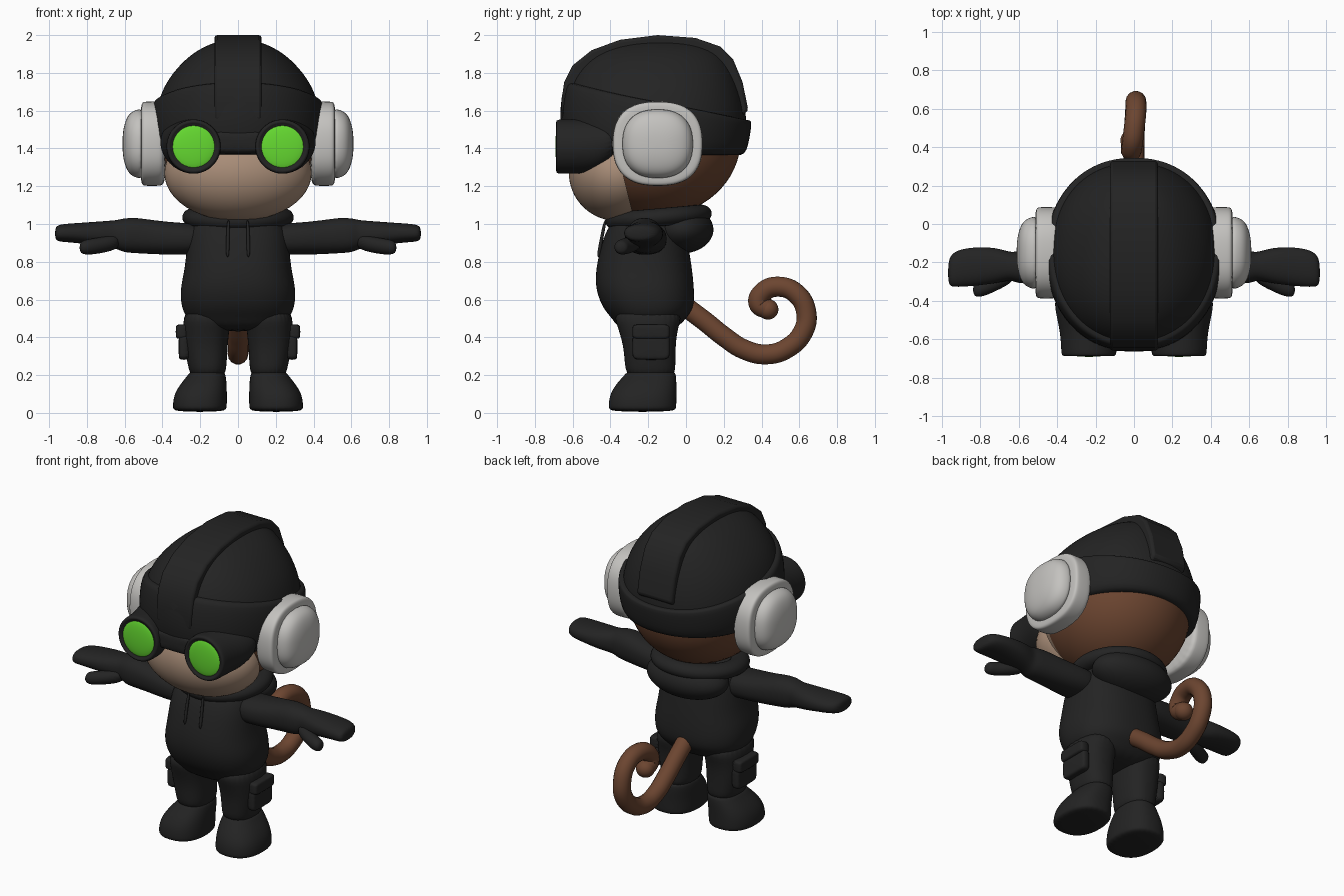
import bpy
import bmesh
import math
from mathutils import Matrix, Vector

default_cube = bpy.data.objects.get("Cube")
if default_cube:
    bpy.data.objects.remove(default_cube, do_unlink=True)


def make_material(name, red, green, blue):
    material = bpy.data.materials.new(name)
    material.use_nodes = True
    color = (red, green, blue, 1)
    material.diffuse_color = color
    shader = material.node_tree.nodes["Principled BSDF"]
    shader.inputs["Base Color"].default_value = color
    shader.inputs["Roughness"].default_value = 0.7
    return material


black = make_material("black cloth", 0.017, 0.017, 0.017)
brown = make_material("brown fur", 0.15, 0.06, 0.03)
tan = make_material("tan skin", 0.40, 0.27, 0.19)
grey = make_material("light grey", 0.55, 0.54, 0.52)
lime = make_material("lime lens", 0.13, 0.70, 0.03)


def finish(bm, name, material, side=1, subdivide=0):
    """Turn a bmesh into a smooth object, mirrored when side is negative."""
    bmesh.ops.scale(bm, vec=(side, 1, 1), verts=bm.verts)
    bmesh.ops.recalc_face_normals(bm, faces=bm.faces)
    for face in bm.faces:
        face.smooth = True
    mesh = bpy.data.meshes.new(name)
    bm.to_mesh(mesh)
    bm.free()
    mesh.materials.append(material)
    obj = bpy.data.objects.new(name, mesh)
    bpy.context.collection.objects.link(obj)
    if subdivide:
        modifier = obj.modifiers.new("smooth", "SUBSURF")
        modifier.levels = modifier.render_levels = subdivide
    return obj


def skin_rings(bm, rings):
    for lower, upper in zip(rings, rings[1:]):
        for i in range(len(lower)):
            bm.faces.new((lower[i - 1], lower[i], upper[i], upper[i - 1]))


def outline(angle, u0, u1, v0, v1, power):
    """Point on a superellipse that fills the given extents."""
    c, s = math.cos(angle), math.sin(angle)
    u = math.copysign(abs(c) ** (2 / power), c)
    v = math.copysign(abs(s) ** (2 / power), s)
    return (u0 + u1 + u * (u1 - u0)) / 2, (v0 + v1 + v * (v1 - v0)) / 2


def loft(name, material, axis, rows, power=2, side=1, sides=28):
    """Skin cross-sections; each row is position, then extents of both other axes."""
    bm = bmesh.new()
    rings = []
    for t, *extents in rows:
        ring = []
        for i in range(sides):
            u, v = outline(math.tau * i / sides, *extents, power)
            point = {"x": (t, u, v), "y": (u, t, v), "z": (u, v, t)}[axis]
            ring.append(bm.verts.new(point))
        rings.append(ring)
    skin_rings(bm, rings)
    bm.faces.new(rings[0])
    bm.faces.new(rings[-1])
    return finish(bm, name, material, side, subdivide=2)


def ellipsoid(name, material, center, radii, side=1):
    """Sphere whose poles lie on the y axis."""
    bm = bmesh.new()
    matrix = (Matrix.Translation(center) @ Matrix.Diagonal((*radii, 1))
              @ Matrix.Rotation(math.pi / 2, 4, "X"))
    bmesh.ops.create_uvsphere(bm, u_segments=48, v_segments=32, radius=1, matrix=matrix)
    return finish(bm, name, material, side)


# Head, with the front painted as skin, and the face bulging out of it
head = ellipsoid("head", brown, (0, -0.16, 1.45), (0.42, 0.45, 0.41))
head.data.materials.append(tan)
for polygon in head.data.polygons:
    polygon.material_index = int(polygon.center.y < -0.36)
face = ellipsoid("face", tan, (0, -0.36, 1.27), (0.39, 0.26, 0.255))
bm = bmesh.new()
bm.from_mesh(face.data)
bmesh.ops.bisect_plane(bm, geom=bm.verts[:] + bm.edges[:] + bm.faces[:],
                       plane_co=(0, -0.33, 1.25), plane_no=(0, 1, 0.25), clear_outer=True)
bm.to_mesh(face.data)
bm.free()

# Helmet shell: height, half width, front, back
helmet = [(1.38, 0.42, -0.61, 0.30), (1.45, 0.44, -0.645, 0.32), (1.55, 0.445, -0.65, 0.325),
          (1.65, 0.425, -0.645, 0.31), (1.75, 0.385, -0.62, 0.28), (1.85, 0.305, -0.56, 0.235),
          (1.92, 0.22, -0.47, 0.18), (1.965, 0.12, -0.34, 0.07), (1.98, 0.04, -0.22, -0.06)]
loft("helmet", black, "z", [(z, -w, w, front, back) for z, w, front, back in helmet], 2.15)


def helmet_extents(z):
    for low, high in zip(helmet, helmet[1:]):
        if z <= high[0]:
            f = max(0, (z - low[0]) / (high[0] - low[0]))
            return [a + (b - a) * f for a, b in zip(low[1:], high[1:])]


# Helmet brim: a sloping band that stands slightly off the shell
bm = bmesh.new()
rings = []
for t, offset in ((0, -0.03), (0, 0.012), (0.3, 0.02), (0.7, 0.022), (0.96, 0.024), (1, 0.015), (1, -0.03)):
    ring = []
    for i in range(48):
        angle = math.tau * i / 48
        top = 1.65 - 0.1 * math.sin(angle)
        z = 1.365 + (top - 1.365) * t
        w, front, back = helmet_extents(z)
        x, y = outline(angle, -w - offset, w + offset, front - offset, back + offset, 2.15)
        ring.append(bm.verts.new((x, y, z)))
    rings.append(ring)
skin_rings(bm, rings)
finish(bm, "helmet_brim", black, subdivide=1)

# Raised strip over the crown
profile = [(-0.5, 1.5), (-0.655, 1.55), (-0.66, 1.65), (-0.645, 1.75), (-0.6, 1.84), (-0.5, 1.92),
           (-0.35, 1.975), (-0.15, 2.0), (0.05, 1.985), (0.18, 1.94), (0.25, 1.87), (0.3, 1.75),
           (0.33, 1.6), (0.2, 1.5)]
bm = bmesh.new()
base = bm.faces.new([bm.verts.new((-0.125, y, z)) for y, z in profile])
moved = bmesh.ops.extrude_face_region(bm, geom=[base])["geom"]
bmesh.ops.translate(bm, vec=(0.25, 0, 0), verts=[v for v in moved if isinstance(v, bmesh.types.BMVert)])
strip = finish(bm, "helmet_strip", black)
bevel = strip.modifiers.new("bevel", "BEVEL")
bevel.width, bevel.segments, bevel.angle_limit = 0.015, 2, math.radians(50)
bpy.context.view_layer.objects.active = strip
strip.select_set(True)
bpy.ops.object.shade_smooth_by_angle(angle=math.radians(35))
strip.select_set(False)

# Goggle bridge
loft("goggle_bridge", black, "y", [(-0.55, -0.15, 0.15, 1.37, 1.5), (-0.64, -0.15, 0.15, 1.37, 1.5),
                                   (-0.665, -0.14, 0.14, 1.39, 1.48)], 4)

# Hoodie torso, hood and collar
torso = [(0.43, 0.2, -0.35, -0.06), (0.5, 0.27, -0.39, 0), (0.55, 0.3, -0.44, 0.045),
         (0.65, 0.31, -0.48, 0.045), (0.75, 0.285, -0.48, 0.035), (0.85, 0.275, -0.46, 0.02),
         (0.95, 0.265, -0.43, 0.0), (1.02, 0.23, -0.39, -0.02), (1.06, 0.16, -0.33, -0.06)]
loft("hoodie", black, "z", [(z, -w, w, front, back) for z, w, front, back in torso], 2.4)
ellipsoid("hood", black, (0, -0.02, 0.97), (0.27, 0.165, 0.125))
bm = bmesh.new()
rings = []
for i in range(40):
    a = math.tau * i / 40
    ring = []
    for j in range(12):
        b = math.tau * j / 12
        radius = 0.225 + 0.06 * math.cos(b)
        height = 1.035 + 0.02 * math.sin(a) + 0.05 * math.sin(b)
        ring.append(bm.verts.new((radius * 1.05 * math.cos(a), -0.145 + radius * math.sin(a), height)))
    rings.append(ring)
skin_rings(bm, rings + rings[:1])
finish(bm, "collar", black, subdivide=1)

for side, label in ((1, "left"), (-1, "right")):
    # Headphone cushion and domed cap
    loft(label + "_headphone_ring", grey, "x",
         [(0.38, -0.38, 0.08, 1.21, 1.64), (0.41, -0.39, 0.09, 1.2, 1.65), (0.49, -0.39, 0.09, 1.2, 1.65),
          (0.51, -0.385, 0.085, 1.205, 1.645), (0.515, -0.35, 0.05, 1.24, 1.61)], 2.5, side)
    loft(label + "_headphone_cap", grey, "x",
         [(0.49, -0.34, 0.04, 1.24, 1.61), (0.53, -0.34, 0.04, 1.24, 1.61), (0.575, -0.32, 0.02, 1.26, 1.59),
          (0.6, -0.27, -0.03, 1.31, 1.54), (0.612, -0.2, -0.1, 1.38, 1.47)], 2.4, side)

    # Goggle cup sweeping back along the head, rim and lens
    loft(label + "_goggle_cup", black, "y",
         [(-0.36, 0.22, 0.42, 1.36, 1.54), (-0.46, 0.14, 0.41, 1.28, 1.56), (-0.56, 0.09, 0.385, 1.265, 1.555),
          (-0.66, 0.09, 0.38, 1.265, 1.555), (-0.685, 0.092, 0.378, 1.267, 1.553),
          (-0.69, 0.11, 0.36, 1.285, 1.535), (-0.67, 0.12, 0.35, 1.295, 1.525)], 2, side)
    ellipsoid(label + "_lens", lime, (0.235, -0.672, 1.41), (0.117, 0.02, 0.117), side)

    # Arm with mitten hand and thumb
    loft(label + "_arm", black, "x",
         [(0.15, -0.32, -0.1, 0.84, 1.0), (0.3, -0.33, -0.1, 0.835, 1.005), (0.45, -0.31, -0.12, 0.84, 1.02),
          (0.54, -0.31, -0.13, 0.845, 1.035), (0.61, -0.31, -0.14, 0.85, 1.03), (0.64, -0.29, -0.15, 0.87, 1.02),
          (0.72, -0.31, -0.12, 0.88, 1.015), (0.85, -0.325, -0.12, 0.9, 1.005),
          (0.94, -0.33, -0.14, 0.905, 1.0), (0.97, -0.32, -0.19, 0.915, 0.985)], 2.3, side)
    loft(label + "_thumb", black, "x",
         [(0.62, -0.3, -0.22, 0.87, 0.95), (0.72, -0.35, -0.25, 0.845, 0.93), (0.8, -0.385, -0.3, 0.835, 0.92),
          (0.84, -0.375, -0.31, 0.845, 0.905)], 2, side)

    # Trouser leg, boot and cargo pocket
    loft(label + "_leg", black, "z",
         [(0.18, 0.07, 0.25, -0.31, -0.06), (0.25, 0.06, 0.265, -0.325, -0.055), (0.35, 0.055, 0.285, -0.33, -0.055),
          (0.45, 0.045, 0.29, -0.36, -0.045), (0.56, 0.03, 0.29, -0.4, 0)], 2.4, side)
    loft(label + "_boot", black, "z",
         [(0.005, 0.065, 0.34, -0.405, -0.055), (0.03, 0.058, 0.347, -0.412, -0.05), (0.1, 0.058, 0.34, -0.405, -0.05),
          (0.16, 0.06, 0.3, -0.365, -0.05), (0.2, 0.065, 0.265, -0.325, -0.052),
          (0.225, 0.075, 0.25, -0.31, -0.06)], 2.4, side)
    for part, low, high, out in (("pocket", 0.28, 0.42, 0.315), ("pocket_flap", 0.39, 0.47, 0.33)):
        loft(label + "_" + part, black, "x",
             [(0.24, -0.285, -0.085, low, high), (out - 0.01, -0.285, -0.085, low, high),
              (out, -0.275, -0.095, low + 0.01, high - 0.01)], 6, side)

    # Hood drawstring
    loft(label + "_drawstring", black, "z",
         [(0.82, 0.045, 0.065, -0.475, -0.455), (0.9, 0.045, 0.065, -0.462, -0.442),
          (1.03, 0.04, 0.06, -0.435, -0.415)], 2, side, 8)

# Curled tail
path = [(0, 0, 0.56), (0, 0.1, 0.485), (0, 0.2, 0.405), (0, 0.31, 0.335), (0, 0.43, 0.31), (0.005, 0.54, 0.345),
        (0.01, 0.62, 0.43), (0.01, 0.637, 0.53), (0.01, 0.585, 0.63), (0, 0.49, 0.668), (-0.01, 0.41, 0.64),
        (-0.015, 0.385, 0.58), (-0.015, 0.435, 0.548)]
curve = bpy.data.curves.new("tail", "CURVE")
curve.dimensions = "3D"
curve.bevel_depth, curve.bevel_resolution, curve.use_fill_caps = 0.054, 5, True
spline = curve.splines.new("BEZIER")
spline.bezier_points.add(len(path) - 1)
for point, place in zip(spline.bezier_points, path):
    point.co = Vector(place)
    point.handle_left_type = point.handle_right_type = "AUTO"
curve.materials.append(brown)
tail = bpy.data.objects.new("tail", curve)
bpy.context.collection.objects.link(tail)
ellipsoid("tail_tip", brown, path[-1], (0.056, 0.054, 0.054))
